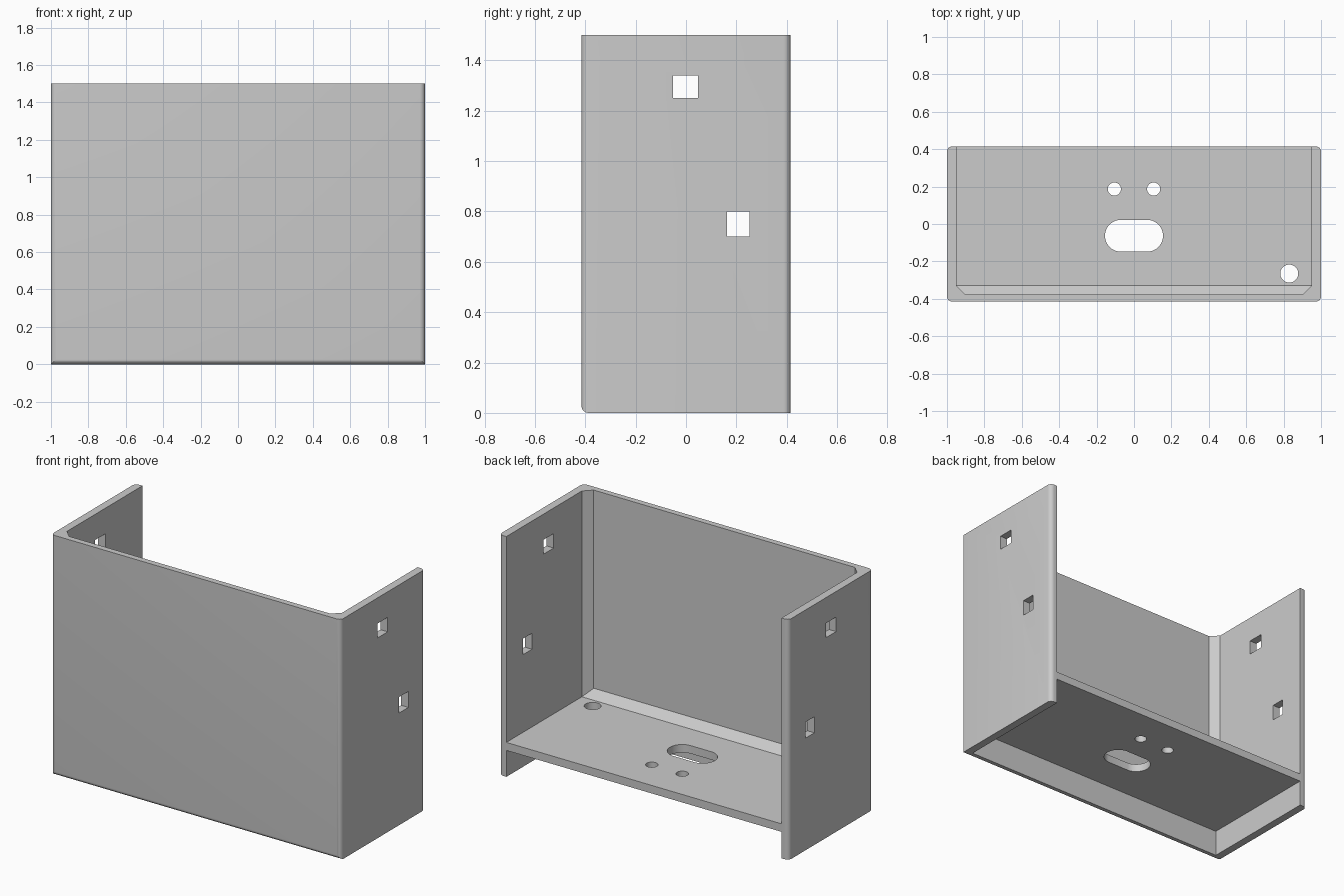
import bpy, bmesh, math
from mathutils import Vector, Matrix

old = bpy.data.objects.get("Cube")
if old:
    bpy.data.objects.remove(old, do_unlink=True)

GREY = (0.6, 0.6, 0.6, 1)
metal = bpy.data.materials.new("light grey")
metal.use_nodes = True
metal.diffuse_color = GREY
metal.node_tree.nodes["Principled BSDF"].inputs["Base Color"].default_value = GREY


def add_object(name, bm):
    bmesh.ops.recalc_face_normals(bm, faces=bm.faces[:])
    mesh = bpy.data.meshes.new(name)
    bm.to_mesh(mesh)
    bm.free()
    obj = bpy.data.objects.new(name, mesh)
    bpy.context.collection.objects.link(obj)
    return obj


def box(name, low, high, pick=None, width=0.0, segments=1):
    """Box between two corners; edges chosen by pick(midpoint, direction) are bevelled."""
    low, high = Vector(low), Vector(high)
    bm = bmesh.new()
    bmesh.ops.create_cube(bm, size=1)
    if pick:
        chosen = []
        for e in bm.edges:
            a, b = e.verts
            if pick((a.co + b.co), (a.co - b.co)):
                chosen.append(e)
    for v in bm.verts:
        v.co = (low + high) / 2 + v.co * (high - low)
    if pick:
        bmesh.ops.bevel(bm, geom=chosen, offset=width, offset_type='OFFSET',
                        segments=segments, profile=0.5, affect='EDGES')
    return add_object(name, bm)


def peg(name, x, y, radius, stretch=0.0):
    """Vertical round or slotted cutter through the shelf."""
    bm = bmesh.new()
    n = 48
    ring = []
    for i in range(n):
        a = math.tau * (i + 0.5) / n
        shift = math.copysign(stretch, math.cos(a))
        ring.append(bm.verts.new((x + shift + radius * math.cos(a),
                                  y + radius * math.sin(a), 0.1)))
    face = bm.faces.new(ring)
    top = bmesh.ops.extrude_face_region(bm, geom=[face])["geom"]
    bmesh.ops.translate(bm, vec=(0, 0, 0.2),
                        verts=[v for v in top if isinstance(v, bmesh.types.BMVert)])
    return add_object(name, bm)


def upright(d):
    return abs(d.z) > 0.5


def front_bottom(m):
    return m.y < -0.9 and m.z < -0.9


# Outer shell: rounded upright corners and front bottom edge
bracket = box("bracket_body", (-1, -0.415, 0), (1, 0.415, 1.5),
              lambda m, d: upright(d) or front_bottom(m), 0.028, 6)

# Open space above the shelf, with chamfers along the front wall
cutters = [
    box("upper_space", (-0.95, -0.378, 0.215), (0.95, 0.8, 2),
        lambda m, d: (upright(d) and m.y < 0) or front_bottom(m), 0.048),
    box("lower_space", (-0.95, -0.37, -0.3), (0.95, 0.8, 0.165)),
]

# Square mounting holes through both side walls
for y, z, w, h in ((-0.002, 1.295, 0.1, 0.09), (0.207, 0.75, 0.09, 0.1)):
    cutters.append(box("square_hole", (-1.2, y - w / 2, z - h / 2),
                       (1.2, y + w / 2, z + h / 2)))

# Holes in the shelf: two small, one slot, one corner hole
for x in (-0.105, 0.105):
    cutters.append(peg("small_hole", x, 0.187, 0.035))
cutters.append(peg("slot", 0, -0.063, 0.085, 0.07))
cutters.append(peg("corner_hole", 0.83, -0.265, 0.048))

# Cut everything out of the shell
bpy.ops.object.select_all(action='DESELECT')
bpy.context.view_layer.objects.active = bracket
bracket.select_set(True)
for cutter in cutters:
    mod = bracket.modifiers.new("cut", 'BOOLEAN')
    mod.operation = 'DIFFERENCE'
    mod.solver = 'EXACT'
    mod.object = cutter
    bpy.ops.object.modifier_apply(modifier=mod.name)
    bpy.data.objects.remove(cutter, do_unlink=True)

bracket.data.materials.clear()
bracket.data.materials.append(metal)
for p in bracket.data.polygons:
    p.material_index = 0
bpy.ops.object.shade_smooth_by_angle(angle=math.radians(30))
